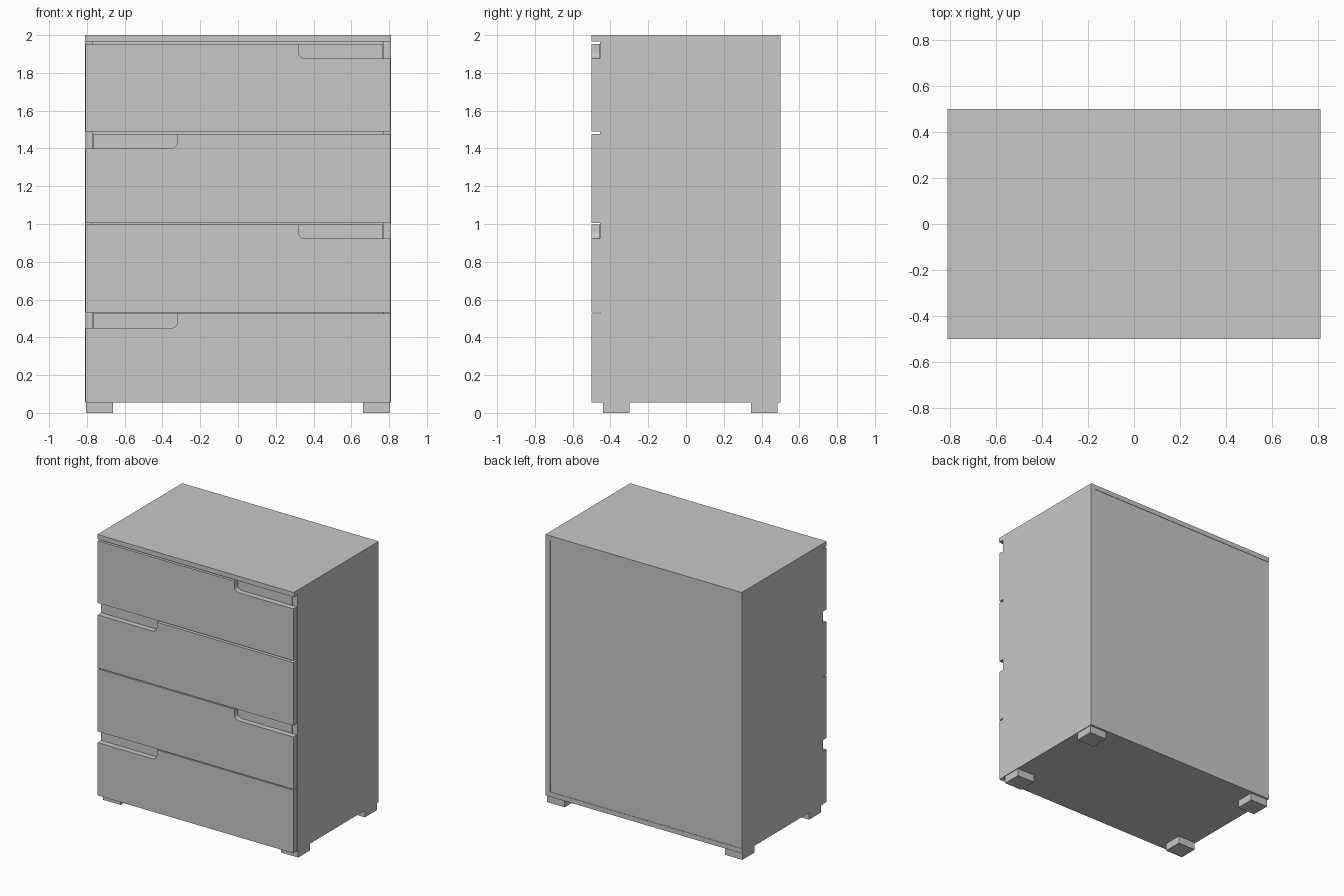
import bpy, bmesh, math

if "Cube" in bpy.data.objects:
    bpy.data.objects.remove(bpy.data.objects["Cube"])

grey = bpy.data.materials.new("light_grey")
grey.diffuse_color = (0.58, 0.58, 0.58, 1)
grey.use_nodes = True
grey.node_tree.nodes["Principled BSDF"].inputs["Base Color"].default_value = grey.diffuse_color


def prism(name, outline, y0, y1):
    """Extrude an (x, z) outline along y."""
    bm = bmesh.new()
    face = bm.faces.new([bm.verts.new((x, y0, z)) for x, z in outline])
    ext = bmesh.ops.extrude_face_region(bm, geom=[face])
    moved = [v for v in ext["geom"] if isinstance(v, bmesh.types.BMVert)]
    bmesh.ops.translate(bm, verts=moved, vec=(0, y1 - y0, 0))
    bmesh.ops.recalc_face_normals(bm, faces=bm.faces)
    mesh = bpy.data.meshes.new(name)
    bm.to_mesh(mesh)
    bm.free()
    mesh.materials.append(grey)
    ob = bpy.data.objects.new(name, mesh)
    bpy.context.collection.objects.link(ob)
    return ob


def box(name, x0, x1, y0, y1, z0, z1):
    return prism(name, [(x0, z0), (x1, z0), (x1, z1), (x0, z1)], y0, y1)


W, WALL, FRONT = 0.81, 0.04, -0.455

# Carcass
box("top_panel", -W, W, -0.5, 0.5, 1.965, 2.0)
box("bottom_panel", -W, W, FRONT, 0.5, 0.055, 0.09)
box("left_side", -W, -W + WALL, FRONT, 0.497, 0.09, 1.965)
box("right_side", W - WALL, W, FRONT, 0.5, 0.09, 1.965)
box("back_panel", -W, W - WALL, 0.48, 0.497, 0.09, 1.965)

# Drawers: bottom, top, side of the grip notch (1 right, -1 left)
drawers = [(0.055, 0.525, -1), (0.532, 0.998, 1),
           (1.006, 1.477, -1), (1.491, 1.953, 1)]
E, NOTCH_X, NOTCH_H, R = 0.807, 0.32, 0.076, 0.035
for i, (z0, z1, side) in enumerate(drawers, 1):
    zn = z1 - NOTCH_H
    arc = []
    for k in range(9):
        a = math.pi / 2 * k / 8
        arc.append((NOTCH_X + R - R * math.sin(a), zn + R - R * math.cos(a)))
    outline = [(-E, z0), (E, z0), (E, zn)] + arc + [(NOTCH_X, z1), (-E, z1)]
    prism(f"drawer_front_{i}", [(side * x, z) for x, z in outline], -0.5, FRONT)
    # Drawer box behind the front, seen through the notch
    box(f"drawer_box_{i}", -0.768, 0.768, FRONT - 0.003, 0.45, max(z0, 0.092), z1)

# Feet
for sx, xname in ((-1, "left"), (1, "right")):
    for y0, yname in ((-0.44, "front"), (0.345, "back")):
        xs = sorted((sx * 0.661, sx * 0.805))
        box(f"{yname}_{xname}_foot", xs[0], xs[1], y0, y0 + 0.14, 0, 0.055)
